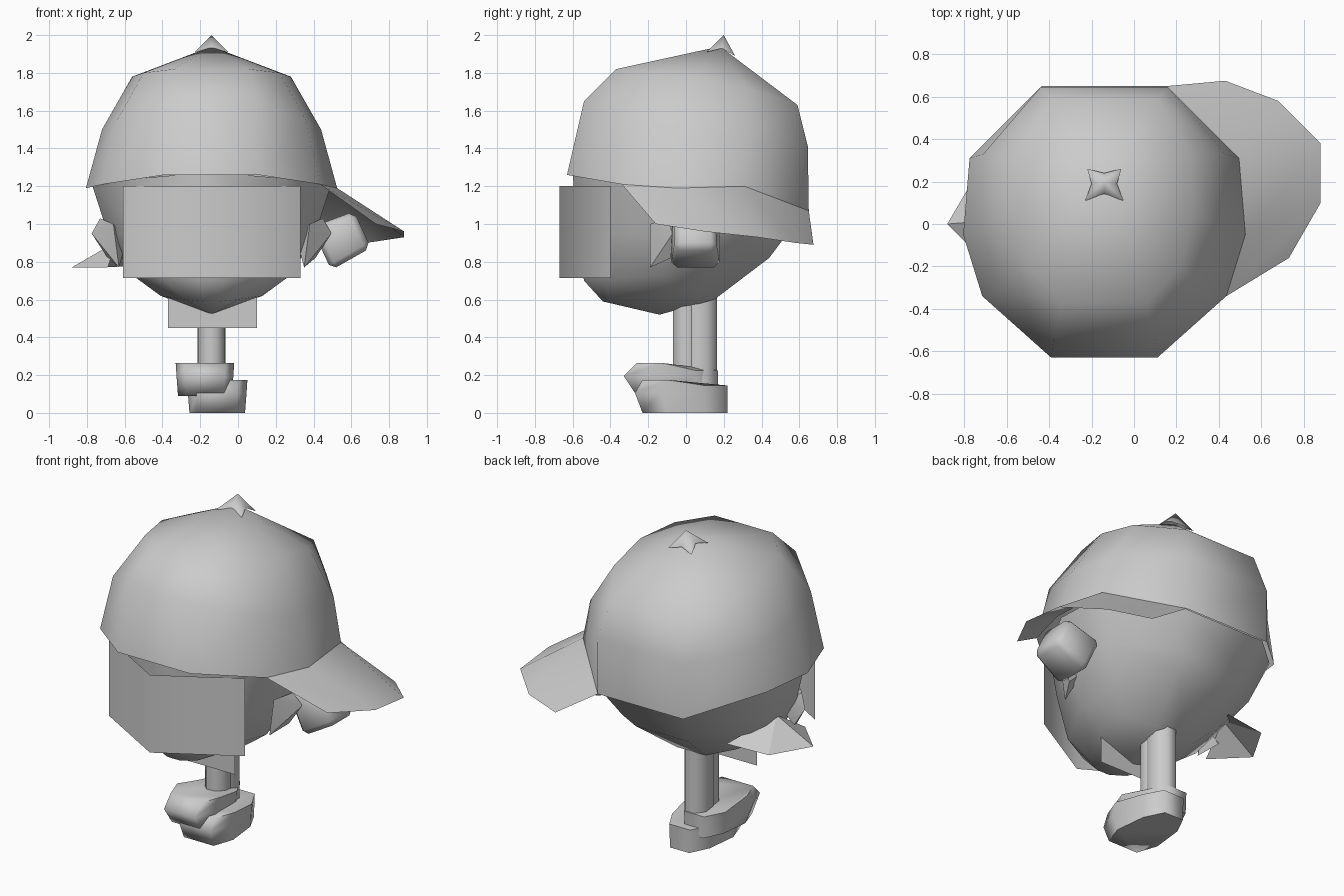
import bpy, bmesh, math
from mathutils import Vector, Matrix

if "Cube" in bpy.data.objects:
    bpy.data.objects.remove(bpy.data.objects["Cube"])

CX = -0.14  # body centre line


def finish(bm, name, angle=40):
    bmesh.ops.recalc_face_normals(bm, faces=bm.faces[:])
    me = bpy.data.meshes.new(name)
    bm.to_mesh(me)
    bm.free()
    ob = bpy.data.objects.new(name, me)
    bpy.context.collection.objects.link(ob)
    bpy.ops.object.select_all(action='DESELECT')
    ob.select_set(True)
    bpy.context.view_layer.objects.active = ob
    bpy.ops.object.shade_smooth_by_angle(angle=math.radians(angle))
    return ob


def sheet(name, pts, faces, angle=40):
    bm = bmesh.new()
    vs = [bm.verts.new(p) for p in pts]
    for f in faces:
        bm.faces.new([vs[i] for i in f])
    return finish(bm, name, angle)


def hull(name, pts, angle=40):
    bm = bmesh.new()
    for p in pts:
        bm.verts.new(p)
    bmesh.ops.convex_hull(bm, input=bm.verts[:])
    return finish(bm, name, angle)


def loft(name, rings, apex=None, cap_first=False, cap_last=False, angle=60):
    bm = bmesh.new()
    vr = [[bm.verts.new(p) for p in r] for r in rings]
    n = len(vr[0])
    for a, b in zip(vr, vr[1:]):
        for i in range(n):
            j = (i + 1) % n
            bm.faces.new((a[i], a[j], b[j], b[i]))
    if apex:
        top = bm.verts.new(apex)
        for i in range(n):
            bm.faces.new((vr[-1][i], vr[-1][(i + 1) % n], top))
    if cap_first:
        bm.faces.new(vr[0])
    if cap_last:
        bm.faces.new(vr[-1])
    return finish(bm, name, angle)


def mirrored(half):
    return ([(CX + x, y, z) for x, y, z in half]
            + [(CX - x, y, z) for x, y, z in reversed(half)])


def ellipse(cx, cy, z, rx, ry, n=8, turn=math.pi / 8):
    return [(cx + rx * math.cos(turn + i * math.tau / n),
             cy + ry * math.sin(turn + i * math.tau / n), z) for i in range(n)]


# Cap dome: half rings, front to back, mirrored
rim = [(.25, -.63, 1.26), (.575, -.34, 1.21), (.665, -.05, 1.19), (.635, .31, 1.2), (.295, .65, 1.07)]
mid = [(.24, -.54, 1.65), (.5, -.32, 1.55), (.58, -.02, 1.5), (.57, .33, 1.46), (.3, .645, 1.41)]
top = [(.2, -.37, 1.82), (.36, -.2, 1.8), (.42, .05, 1.78), (.41, .32, 1.72), (.25, .59, 1.63)]
loft("cap_dome", [mirrored(rim), mirrored(mid), mirrored(top)], apex=(CX, .18, 1.94))

# Cap button: four-cornered star pyramid
star = [(.09, .11, 1.91), (0, .14, 1.93), (-.09, .11, 1.91), (-.06, .19, 1.93),
        (-.08, .26, 1.89), (0, .24, 1.91), (.08, .26, 1.89), (.06, .19, 1.93)]
loft("cap_button", [[(CX + x, y, z) for x, y, z in reversed(star)]], apex=(CX, .2, 2.0), angle=120)

# Cap bill, turned to the side
inner = [(CX + x, y, z) for x, y, z in rim[1:]]
outer = [(.73, -.16, 1.0), (.88, .1, .96), (.88, .38, .93), (.68, .58, .9), (.43, .675, .89)]
sheet("cap_bill", inner + outer,
      [(0, 4, 5, 1), (1, 5, 6, 2), (2, 6, 7), (2, 7, 8, 3)])

# Head bowl: half rings that follow the tilted cap rim
h0 = [(.06, -.6, 1.27), (.4, -.44, 1.24), (.63, -.06, 1.2), (.61, .3, 1.2), (.28, .63, 1.08)]
h1 = [(.06, -.575, .95), (.35, -.43, .95), (.55, -.1, .95), (.52, .22, .95), (.23, .5, .9)]
h2 = [(.06, -.54, .7), (.26, -.44, .71), (.42, -.12, .73), (.38, .14, .78), (.18, .44, .82)]
h3 = [(.04, -.44, .59), (.14, -.4, .6), (.27, -.13, .62), (.24, .06, .64), (.1, .15, .6)]
loft("head", [mirrored(h) for h in (h0, h1, h2, h3)], apex=(CX, -.14, .52))

# Face mask: folded sheet, pointed at the front
plan = [(-.61, -.4), (CX, -.67), (.33, -.4)]
sheet("face_mask", [(x, y, z) for z in (.715, 1.2) for x, y in plan],
      [(0, 1, 4, 3), (1, 2, 5, 4)], 65)

# Ears on both sides
ear = [(.49, -.19, .77), (.52, -.19, 1.0), (.59, -.1, 1.03), (.635, -.07, .95), (.55, -.08, .82), (.45, -.08, .92)]
for side, label in ((1, "right"), (-1, "left")):
    hull("ear_" + label, [(CX + side * x, y, z) for x, y, z in ear], 25)

# Mitten hand on the bill side
bm = bmesh.new()
bmesh.ops.create_cube(bm, size=1)
for v in bm.verts:
    s = 1.0 if v.co.x < 0 else 0.85
    v.co = Vector((v.co.x * .24, v.co.y * .26 * s, v.co.z * .25 * s))
bmesh.ops.bevel(bm, geom=bm.edges[:], offset=.03, segments=1, affect='EDGES')
bm.transform(Matrix.Translation((.55, .05, .92)) @ Matrix.Rotation(math.radians(-25), 4, 'Y'))
finish(bm, "hand_right", 80)

# Open flared hand on the other side
sheet("hand_left", [(-.64, .02, .91), (-.88, 0, .77), (-.74, .24, .77), (-.47, .27, .78), (-.69, -.19, .77)],
      [(0, 1, 2), (0, 2, 3), (0, 4, 1)], 20)

# Flat chest panel
sheet("chest_panel", [(-.37, -.17, .45), (.1, -.17, .45), (.1, -.17, .65), (-.37, -.17, .65)], [(0, 1, 2, 3)])

# Legs
for label, y, rx, ry in (("front", .005, .075, .08), ("back", .073, .08, .099)):
    loft("leg_" + label, [ellipse(CX, y, z, rx, ry) for z in (.15, .64)],
         cap_first=True, cap_last=True)


# Shoes: broad blunt toe, narrow heel, top sloping down to the heel
def shoe(name, cx, w, y0, y1, z0, z1, toe, drop):
    def outline(z, k, front, slope=0):
        h = w * k
        half = [(.7, front, 0), (1, front + .13, 0), (.85, y1 - .12, slope), (.45, y1, slope)]
        return ([(cx + h * x, y, z - s) for x, y, s in half]
                + [(cx - h * x, y, z - s) for x, y, s in reversed(half)])
    zm = z0 + (z1 - z0) * .6
    loft(name, [outline(z0, .92, y0 + toe), outline(zm, .97, y0), outline(z1, 1, y0 + toe, drop)],
         cap_first=True, cap_last=True, angle=75)


shoe("shoe_raised", -.175, .155, -.33, .17, .09, .265, .07, .04)
shoe("shoe_planted", -.11, .16, -.27, .22, 0, .175, .04, .03)
